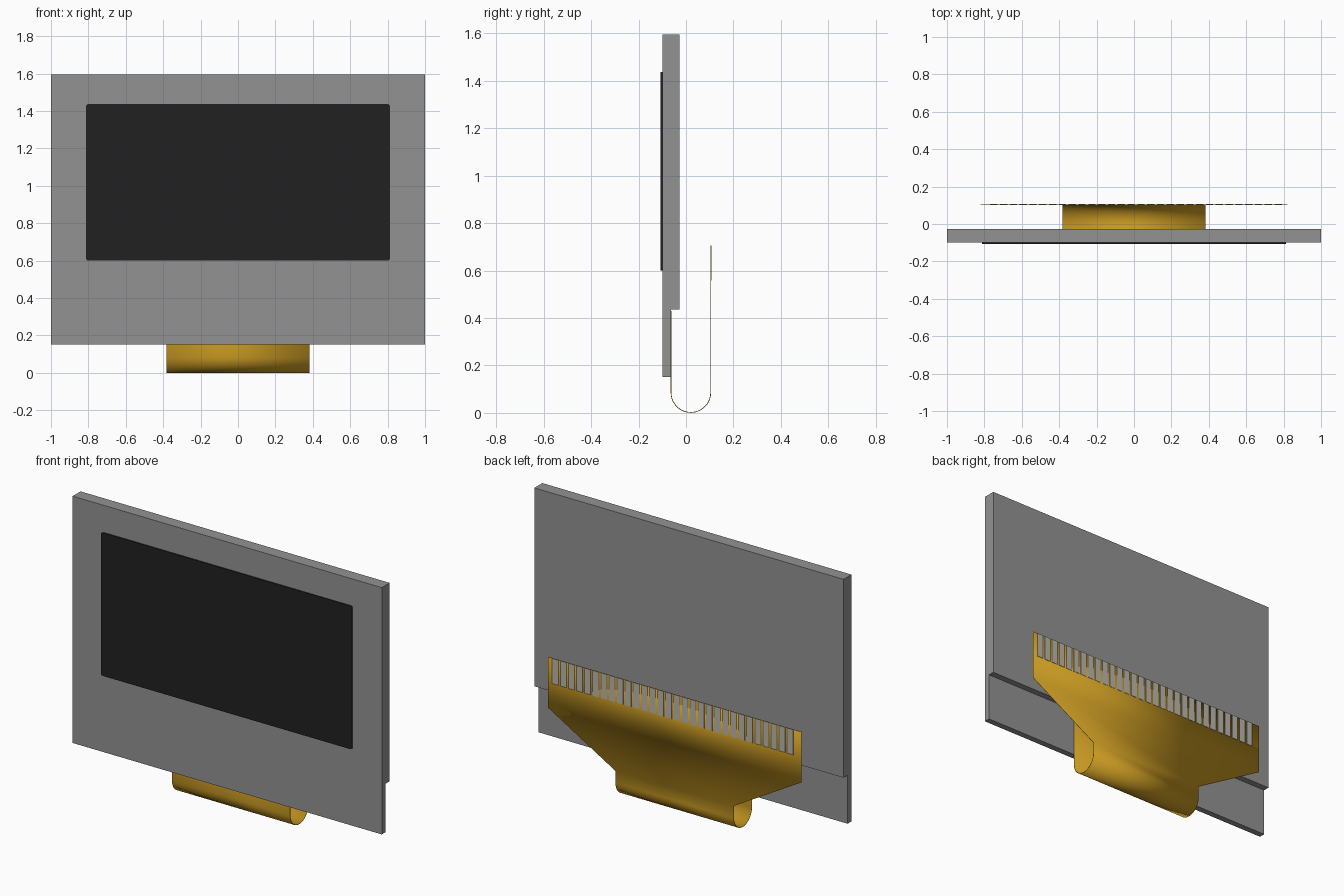
import bpy, bmesh, math

cube = bpy.data.objects.get("Cube")
if cube:
    bpy.data.objects.remove(cube, do_unlink=True)


def material(name, rgb):
    m = bpy.data.materials.new(name)
    m.use_nodes = True
    m.diffuse_color = (*rgb, 1)
    m.node_tree.nodes["Principled BSDF"].inputs["Base Color"].default_value = (*rgb, 1)
    return m


GREY = material("glass grey", (0.29, 0.29, 0.29))
BLACK = material("screen black", (0.015, 0.015, 0.015))
GOLD = material("flex gold", (0.56, 0.31, 0.016))
SILVER = material("contact silver", (0.50, 0.47, 0.42))


def make_object(name, bm, mat):
    bmesh.ops.recalc_face_normals(bm, faces=bm.faces)
    mesh = bpy.data.meshes.new(name)
    bm.to_mesh(mesh)
    bm.free()
    mesh.materials.append(mat)
    ob = bpy.data.objects.new(name, mesh)
    bpy.context.collection.objects.link(ob)
    return ob


def add_box(bm, x, y, z):
    """Add a box given its (min, max) range on each axis."""
    verts = bmesh.ops.create_cube(bm, size=1)["verts"]
    for v in verts:
        v.co = [(r[0] + r[1]) / 2 + c * (r[1] - r[0]) for r, c in zip((x, y, z), v.co)]


def box(name, x, y, z, mat):
    bm = bmesh.new()
    add_box(bm, x, y, z)
    return make_object(name, bm, mat)


# Two glass sheets, the rear one shorter to leave a ledge
box("front_glass", (-1, 1), (-0.1, -0.064), (0.152, 1.595), GREY)
box("rear_glass", (-1, 1), (-0.064, -0.027), (0.435, 1.595), GREY)

# Active screen area with slightly rounded corners
bm = bmesh.new()
add_box(bm, (-0.812, 0.812), (-0.107, -0.1), (0.6, 1.437))
corners = [e for e in bm.edges if abs(e.verts[0].co.y - e.verts[1].co.y) > 0.001]
bmesh.ops.bevel(bm, geom=corners, offset=0.012, segments=4, profile=0.5, affect='EDGES')
make_object("screen", bm, BLACK)

# Flexible cable: ledge, U bend, then a flared tail, as (y, z, half width)
NECK, TAIL, R, CY, CZ = 0.382, 0.82, 0.0835, 0.0205, 0.0855
path = [(CY - R, 0.43, NECK)]
for i in range(33):
    a = math.pi + math.pi * i / 32
    path.append((CY + R * math.cos(a), CZ + R * math.sin(a), NECK))
path += [(CY + R, 0.155, NECK), (CY + R, 0.41, TAIL), (CY + R, 0.705, TAIL)]
bm = bmesh.new()
rows = [[bm.verts.new((s * w, y, z)) for s in (-1, 1)] for y, z, w in path]
for a, b in zip(rows, rows[1:]):
    bm.faces.new((a[0], a[1], b[1], b[0]))
cable = make_object("flex_cable", bm, GOLD)
solid = cable.modifiers.new("thickness", 'SOLIDIFY')
solid.thickness = 0.003
solid.offset = 0
bpy.context.view_layer.objects.active = cable
cable.select_set(True)
bpy.ops.object.shade_smooth_by_angle(angle=math.radians(30))

# Row of contact pads on the back of the tail
PADS, PITCH, WIDTH = 30, 0.0524, 0.039
bm = bmesh.new()
for i in range(PADS):
    x = 0.79 - i * PITCH
    add_box(bm, (x - WIDTH, x), (CY + R + 0.001, CY + R + 0.0035), (0.558, 0.705))
make_object("contact_pads", bm, SILVER)
